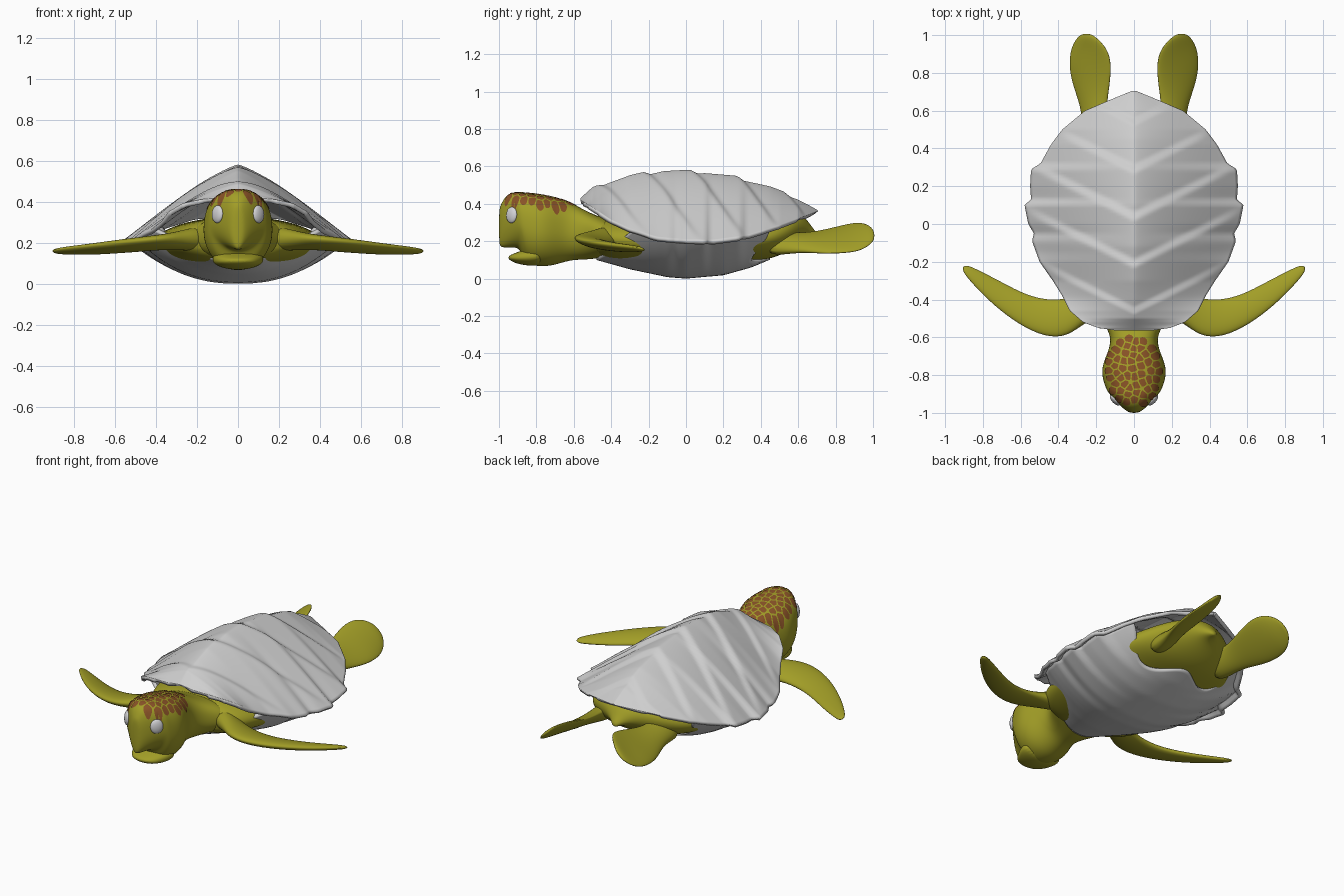
import bpy, bmesh, math, random
from mathutils import Vector
from mathutils.bvhtree import BVHTree

cube = bpy.data.objects.get("Cube")
if cube:
    bpy.data.objects.remove(cube, do_unlink=True)


def material(name, rgb):
    m = bpy.data.materials.new(name)
    m.use_nodes = True
    m.diffuse_color = (*rgb, 1)
    m.node_tree.nodes["Principled BSDF"].inputs["Base Color"].default_value = (*rgb, 1)
    return m


OLIVE = material("olive skin", (0.36, 0.34, 0.02))
GREY = material("pale grey shell", (0.62, 0.62, 0.62))
BROWN = material("brown scales", (0.25, 0.085, 0.02))
WHITE = material("white eye", (0.66, 0.66, 0.68))


def finish(name, bm, mat, subsurf=0, thickness=0):
    mesh = bpy.data.meshes.new(name)
    bm.to_mesh(mesh)
    bm.free()
    mesh.materials.append(mat)
    for p in mesh.polygons:
        p.use_smooth = True
    ob = bpy.data.objects.new(name, mesh)
    bpy.context.collection.objects.link(ob)
    if thickness:
        mod = ob.modifiers.new("thickness", "SOLIDIFY")
        mod.thickness = thickness
        mod.offset = -1
    if subsurf:
        mod = ob.modifiers.new("smooth", "SUBSURF")
        mod.levels = mod.render_levels = subsurf
    return ob


def table(points, y):
    """Linear lookup in a short profile of (y, value) pairs."""
    if y <= points[0][0]:
        return points[0][1]
    for (a, u), (b, v) in zip(points, points[1:]):
        if y <= b:
            return u + (v - u) * (y - a) / (b - a)
    return points[-1][1]


def loft(name, rings, mat):
    """Closed skin through rings of equal point count."""
    bm = bmesh.new()
    rows = [[bm.verts.new(p) for p in r] for r in rings]
    n = len(rows[0])
    for a, b in zip(rows, rows[1:]):
        for k in range(n):
            bm.faces.new((a[k], a[(k + 1) % n], b[(k + 1) % n], b[k]))
    bm.faces.new(rows[0])
    bm.faces.new(rows[-1])
    bmesh.ops.recalc_face_normals(bm, faces=bm.faces)
    return finish(name, bm, mat, subsurf=2)


def sheet(name, func, nu, nv, mat, thickness, flip=False):
    """Open grid surface func(u, v), u in -1..1 and v in 0..1."""
    bm = bmesh.new()
    g = [[bm.verts.new(func(2 * i / nu - 1, j / nv)) for i in range(nu + 1)]
         for j in range(nv + 1)]
    for j in range(nv):
        for i in range(nu):
            q = [g[j][i], g[j][i + 1], g[j + 1][i + 1], g[j + 1][i]]
            bm.faces.new(q[::-1] if flip else q)
    return finish(name, bm, mat, thickness=thickness)


# Shell profiles along y: half width, rim height, ridge height, belly height
WIDTH = [(-.565, .09), (-.55, .19), (-.52, .27), (-.46, .34), (-.38, .38), (-.3, .43),
         (-.2, .5), (-.09, .54), (-.05, .53), (0, .56), (.1, .58), (.13, .545), (.2, .55),
         (.29, .545), (.32, .495), (.42, .44), (.5, .38), (.6, .26), (.66, .12), (.705, .01)]
RIM = [(-.565, .42), (-.5, .38), (-.4, .31), (-.3, .26), (-.15, .215), (0, .2), (.15, .2),
       (.3, .22), (.45, .265), (.6, .32), (.705, .36)]
RIDGE = [(-.565, .43), (-.5, .485), (-.4, .52), (-.3, .55), (-.12, .578), (.1, .57),
         (.3, .535), (.45, .49), (.6, .425), (.705, .365)]
BELLY = [(-.48, .1), (-.3, .05), (-.1, .008), (0, 0), (.2, .018), (.35, .06), (.47, .11)]


# Carapace with overlapping chevron scutes
def carapace(u, v):
    y = .07 - .635 * math.cos(math.pi * v)
    x = table(WIDTH, y) * u
    lo, hi = table(RIM, y), table(RIDGE, y)
    s = ((y - .06 - .5 * abs(x)) / .25) % 1
    step = s / .85 if s < .85 else (1 - s) / .15
    fade = math.sin(math.pi * v) * (1 - abs(u) ** 6)
    return x, y, lo + (hi - lo) * (1 - abs(u) ** 1.25) + .02 * (step - .5) * fade


sheet("carapace", carapace, 80, 130, GREY, .022)


# Belly plate, notched at the back for the hind legs
def plastron(u, v):
    front = -.48 + .2 * u * u
    back = .45 - .1 * math.sin(math.pi * abs(u)) ** 2
    y = front + (back - front) * v
    lo, hi = table(BELLY, y), table(RIM, y) + .012
    return table(WIDTH, y) * .93 * u, y, lo + (hi - lo) * abs(u) ** 2.3


sheet("plastron", plastron, 48, 48, GREY, .02, flip=True)


# Head, jaw and body are lofted from (y, top, bottom, half width) stations
def oval(y, top, bottom, half, n=24, square=.8):
    pts = []
    for k in range(n):
        a = 2 * math.pi * k / n
        c, s = math.cos(a), math.sin(a)
        e = square if s > 0 else 1
        pts.append((half * math.copysign(abs(c) ** e, c), y,
                    (top + bottom) / 2 + (top - bottom) / 2 * math.copysign(abs(s) ** e, s)))
    return pts


HEAD = [(-1.0, .37, .185, .02), (-.99, .395, .168, .04), (-.97, .435, .165, .065),
        (-.94, .458, .165, .095), (-.905, .463, .165, .127), (-.885, .462, .15, .142),
        (-.865, .46, .09, .152), (-.82, .457, .068, .167), (-.77, .45, .064, .172),
        (-.72, .44, .067, .158), (-.66, .425, .085, .132), (-.6, .4, .1, .122),
        (-.53, .36, .1, .155), (-.46, .33, .11, .22), (-.38, .31, .12, .25)]
JAW = [(-.95, .12, .105, .03), (-.925, .133, .087, .078), (-.88, .15, .074, .105),
       (-.82, .17, .066, .13), (-.76, .17, .075, .12)]
BODY = [(-.5, .28, .14, .18), (-.45, .32, .11, .28), (-.38, .33, .09, .33),
        (-.15, .33, .06, .4), (.15, .33, .06, .42), (.36, .31, .09, .37),
        (.48, .33, .11, .31), (.57, .35, .16, .22), (.63, .34, .21, .11),
        (.67, .28, .22, .04), (.7, .245, .22, .015)]
head = loft("head", [oval(*s) for s in HEAD], OLIVE)
loft("lower_jaw", [oval(*s) for s in JAW], OLIVE)
loft("body", [oval(*s, square=1) for s in BODY], OLIVE)


# Flippers: each station is (one edge, other edge, half thickness)
def flipper(name, stations, side):
    mids = [(Vector(a) + Vector(b)) / 2 for a, b, t in stations]
    rings = []
    for i, (a, b, t) in enumerate(stations):
        chord = (Vector(a) - Vector(b)) / 2
        span = mids[min(i + 1, len(mids) - 1)] - mids[max(i - 1, 0)]
        up = chord.cross(span).normalized() * t
        ring = []
        for k in range(14):
            p = 2 * math.pi * k / 14
            q = mids[i] + chord * math.cos(p) + up * math.sin(p)
            ring.append((q.x * side, q.y, q.z))
        rings.append(ring)
    loft(name, rings, OLIVE)


FRONT = [((.14, -.46, .25), (.14, -.32, .2), .07), ((.26, -.52, .235), (.24, -.36, .19), .05),
         ((.35, -.6, .225), (.37, -.4, .185), .034), ((.47, -.603, .215), (.49, -.397, .17), .031),
         ((.61, -.535, .2), (.6, -.36, .16), .027), ((.74, -.435, .185), (.72, -.295, .15), .022),
         ((.84, -.335, .175), (.82, -.245, .15), .017), ((.92, -.24, .165), (.895, -.21, .15), .01)]
HIND = [((.27, .42, .14), (.12, .44, .24), .06), ((.27, .54, .14), (.14, .54, .24), .045),
        ((.285, .63, .145), (.145, .63, .24), .03), ((.328, .74, .133), (.127, .73, .257), .025),
        ((.348, .84, .135), (.115, .85, .29), .022), ((.337, .93, .145), (.14, .93, .305), .018),
        ((.305, .985, .18), (.195, .985, .285), .013), ((.275, 1.008, .21), (.23, 1.008, .25), .008)]
for side, label in ((1, "left"), (-1, "right")):
    flipper("front_flipper_" + label, FRONT, side)
    flipper("hind_flipper_" + label, HIND, side)

# Eyes and scales sit on the finished head surface
bpy.context.view_layer.update()
skin = BVHTree.FromObject(head, bpy.context.evaluated_depsgraph_get())
for side, label in ((1, "left"), (-1, "right")):
    hit, normal, _, _ = skin.ray_cast(Vector((side * .1, -2, .34)), Vector((0, 1, 0)))
    bm = bmesh.new()
    bmesh.ops.create_uvsphere(bm, u_segments=24, v_segments=16, radius=1)
    eye = finish("eye_" + label, bm, WHITE)
    eye.scale = (.037, .017, .043)
    eye.rotation_mode = "QUATERNION"
    eye.rotation_quaternion = normal.to_track_quat("Y", "Z")
    eye.location = hit

# Scatter scale centres over an oval on the crown
random.seed(4)
seeds = []
for _ in range(4000):
    p = Vector((random.uniform(-.14, .14), random.uniform(-.96, -.59)))
    inside = (p.x / .135) ** 2 + ((p.y + .78) / .175) ** 2 < 1
    if inside and all((p - q).length > .033 for q in seeds):
        seeds.append(p)


def drop(p):
    hit, normal, _, _ = skin.ray_cast(Vector((p.x, p.y, 2)), Vector((0, 0, -1)))
    return hit + normal * .003 if hit else None


# Each scale reaches almost to the midlines between it and its neighbours
bm = bmesh.new()
for p in seeds:
    rim = []
    for k in range(24):
        d = Vector((math.cos(k * math.pi / 12), math.sin(k * math.pi / 12)))
        reach = .024
        for q in seeds:
            gap = q - p
            if 0 < gap.length < .1 and d.dot(gap) > 0:
                reach = min(reach, (gap.length / 2 - .0035) * gap.length / d.dot(gap))
        rim.append(d * reach)
    centre = drop(p)
    rings = [[drop(p + r * f) or centre for r in rim] for f in (.5, 1)]
    mid = bm.verts.new(centre)
    inner, outer = [[bm.verts.new(c) for c in r] for r in rings]
    for k in range(24):
        n = (k + 1) % 24
        bm.faces.new((mid, inner[k], inner[n]))
        bm.faces.new((inner[k], outer[k], outer[n], inner[n]))
finish("head_scales", bm, BROWN)
